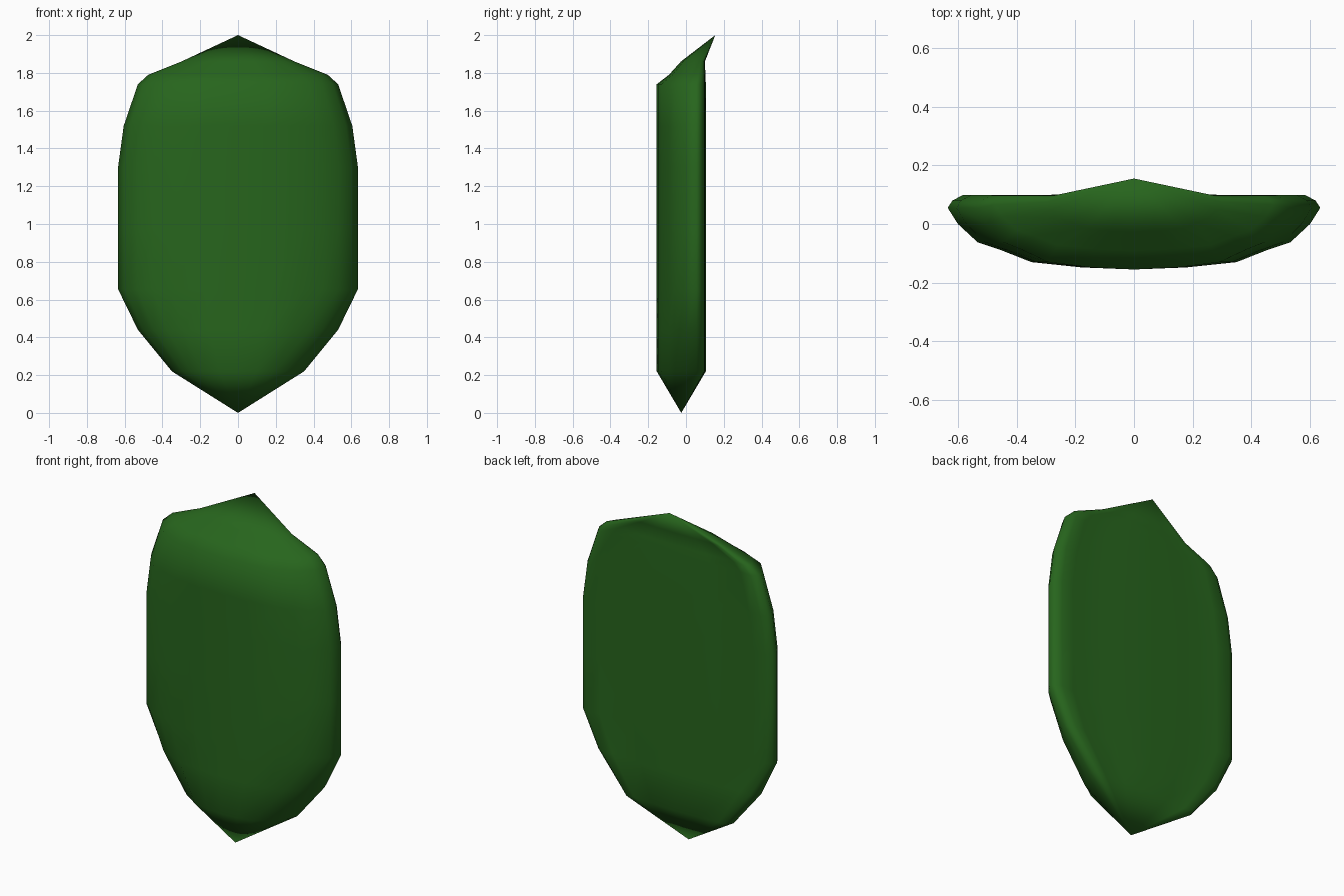
import bpy, bmesh

if "Cube" in bpy.data.objects:
    bpy.data.objects.remove(bpy.data.objects["Cube"])

# right half of the cross-section, front centre round to back centre (x as share of half width, y)
half = [(0, -0.155), (0.28, -0.148), (0.55, -0.13), (0.71, -0.09), (0.84, -0.062),
        (0.945, 0.0), (1.0, 0.055), (0.975, 0.08), (0.92, 0.098),
        (0.79, 0.092), (0.43, 0.10), (0, 0.105)]
section = half + [(-x, y) for x, y in half[-2:0:-1]]

# levels: height, half width, front y, back y
levels = [(0.22, 0.35, -0.155, 0.105), (0.44, 0.53, -0.155, 0.105),
          (0.655, 0.635, -0.155, 0.105), (0.98, 0.635, -0.155, 0.105),
          (1.30, 0.635, -0.155, 0.105), (1.52, 0.605, -0.155, 0.105),
          (1.74, 0.53, -0.155, 0.105), (1.79, 0.475, -0.09, 0.103),
          (1.86, 0.30, -0.027, 0.10)]

bm = bmesh.new()
rings = []
for z, w, f, b in levels:
    rings.append([bm.verts.new((x * w, f + (y + 0.155) / 0.26 * (b - f), z)) for x, y in section])

# body walls
n = len(section)
for lo, hi in zip(rings, rings[1:]):
    for i in range(n):
        j = (i + 1) % n
        bm.faces.new((lo[i], lo[j], hi[j], hi[i]))

# pointed bottom and swept-back top
bottom = bm.verts.new((0, -0.025, 0))
top = bm.verts.new((0, 0.155, 2.0))
for i in range(n):
    j = (i + 1) % n
    bm.faces.new((rings[0][j], rings[0][i], bottom))
    bm.faces.new((rings[-1][i], rings[-1][j], top))
bmesh.ops.recalc_face_normals(bm, faces=bm.faces)
for face in bm.faces:
    face.smooth = True

mesh = bpy.data.meshes.new("shield_plate")
bm.to_mesh(mesh)
bm.free()
plate = bpy.data.objects.new("shield_plate", mesh)
bpy.context.collection.objects.link(plate)

# dark green
mat = bpy.data.materials.new("dark_green")
mat.diffuse_color = (0.02, 0.13, 0.012, 1)
mat.use_nodes = True
mat.node_tree.nodes["Principled BSDF"].inputs["Base Color"].default_value = mat.diffuse_color
mesh.materials.append(mat)
